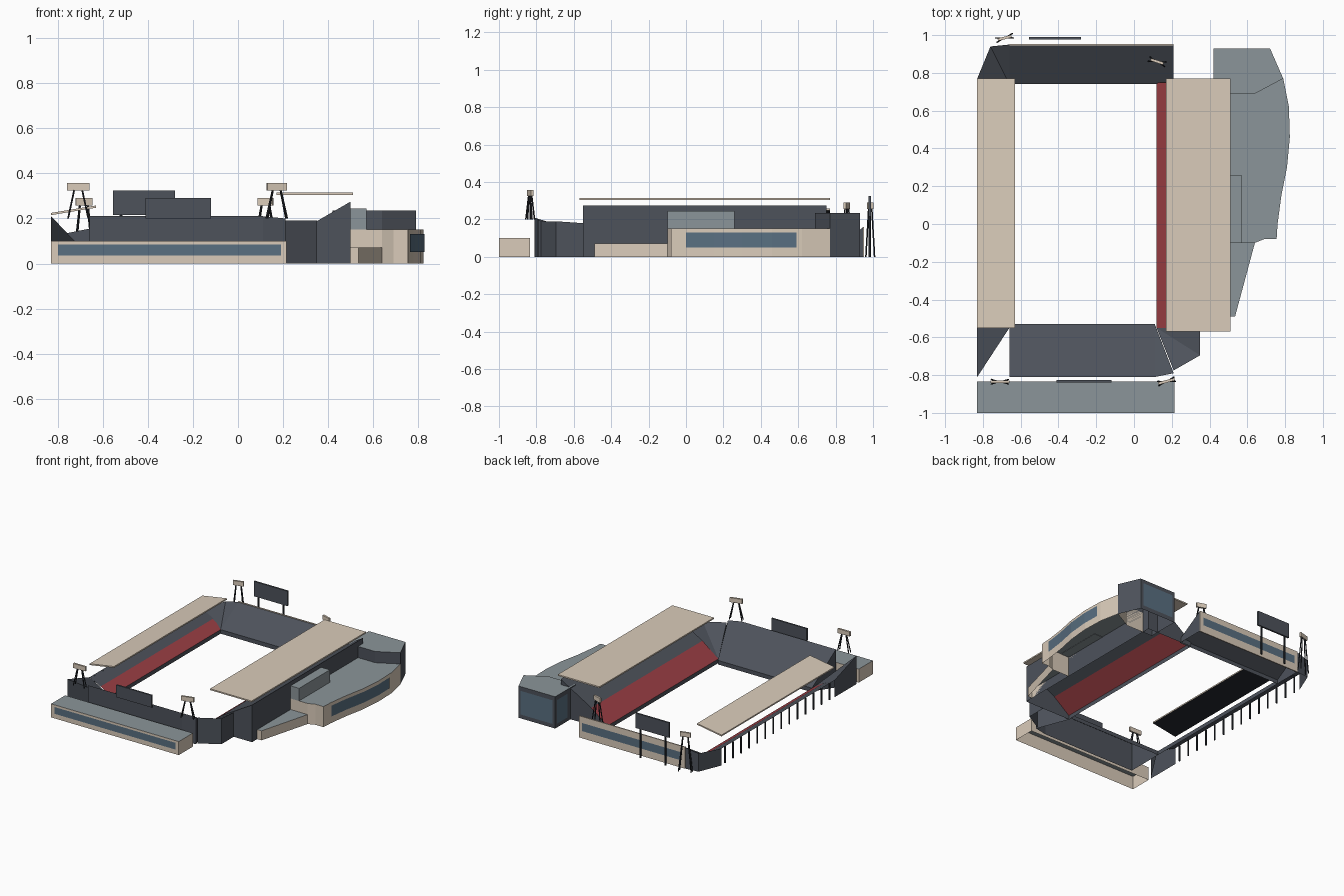
import bpy, bmesh, math
from mathutils import Vector, Matrix

if "Cube" in bpy.data.objects:
    bpy.data.objects.remove(bpy.data.objects["Cube"])

def mat(name, c):
    m = bpy.data.materials.new(name)
    m.diffuse_color = (*c, 1)
    m.use_nodes = True
    m.node_tree.nodes["Principled BSDF"].inputs["Base Color"].default_value = m.diffuse_color
    return m

DARK = mat("charcoal", (0.075, 0.085, 0.105))
CREAM = mat("cream", (0.70, 0.60, 0.49))
GREY = mat("roof_grey", (0.26, 0.30, 0.32))
RED = mat("seat_red", (0.34, 0.05, 0.06))
GLASS = mat("glass_blue", (0.10, 0.16, 0.22))
STEEL = mat("steel", (0.02, 0.023, 0.03))

def finish(name, bm, mats):
    me = bpy.data.meshes.new(name)
    bm.to_mesh(me)
    bm.free()
    for m in mats:
        me.materials.append(m)
    ob = bpy.data.objects.new(name, me)
    bpy.context.collection.objects.link(ob)
    return ob

def shell(name, pts, wall, top, skirts=None, z0=0.0, bottom=False):
    """Counter-clockwise top outline with walls dropped to z0; open below by default."""
    bm = bmesh.new()
    up = [bm.verts.new(p) for p in pts]
    lo = [bm.verts.new((p[0], p[1], z0)) for p in pts]
    cap = bm.faces.new(up)
    cap.material_index = 1
    n = len(pts)
    for i in (range(n) if skirts is None else skirts):
        j = (i + 1) % n
        bm.faces.new((lo[i], lo[j], up[j], up[i]))
    if bottom:
        bm.faces.new(lo[::-1])
    bmesh.ops.delete(bm, geom=[v for v in bm.verts if not v.link_faces], context='VERTS')
    bmesh.ops.triangulate(bm, faces=[cap])
    return finish(name, bm, [wall, top])

def flat(pts, z):
    return [(x, y, z) for x, y in pts]

def rect(x0, x1, y0, y1):
    return [(x0, y0), (x1, y0), (x1, y1), (x0, y1)]

def box(name, x0, x1, y0, y1, z0, z1, m, top=None):
    return shell(name, flat(rect(x0, x1, y0, y1), z1), m, top or m, z0=z0, bottom=True)

def strip(name, path, z0, z1, m):
    """Upright ribbon along a plan path."""
    bm = bmesh.new()
    for a, b in zip(path, path[1:]):
        bm.faces.new([bm.verts.new(p) for p in ((*a, z0), (*b, z0), (*b, z1), (*a, z1))])
    bmesh.ops.remove_doubles(bm, verts=bm.verts, dist=1e-5)
    return finish(name, bm, [m])

def beams(name, pairs, r, m):
    bm = bmesh.new()
    for a, b in pairs:
        a, b = Vector(a), Vector(b)
        d = b - a
        M = Matrix.Translation((a + b) / 2) @ d.to_track_quat('Z', 'Y').to_matrix().to_4x4()
        bmesh.ops.create_cone(bm, cap_ends=True, segments=6, radius1=r, radius2=r,
                              depth=d.length, matrix=M)
    return finish(name, bm, [m])

# South stand, corners
shell("south_stand", [(-.66, -.81, .21), (.11, -.81, .21), (.21, -.79, .20),
                      (.11, -.53, .03), (-.66, -.53, .03)], DARK, DARK)
shell("southeast_corner", [(.12, -.55, .03), (.21, -.775, .19), (.35, -.695, .19),
                           (.35, -.55, .18)], DARK, DARK, skirts=(0, 1, 2))
shell("southwest_corner", [(-.83, -.81, .21), (-.66, -.55, .03), (-.83, -.55, .125)],
      DARK, DARK, skirts=(0, 2))

# North stand with cream outer wall, and its corner
shell("north_stand", [(-.66, .74, .03), (.21, .74, .03), (.21, .945, .155),
                      (-.66, .945, .155)], DARK, DARK)
box("north_wall", -.66, .21, .945, .953, 0, .16, CREAM)
strip("north_window", [(.18, .956), (-.63, .956)], .055, .115, GLASS)
shell("northwest_corner", [(-.66, .74, .03), (-.66, .95, .155), (-.76, .94, .135),
                           (-.83, .77, .125)], DARK, DARK, skirts=(1, 2))

# West stand on posts, with tilted roof
shell("west_seats", [(-.74, -.55, .08), (-.66, -.55, .03), (-.66, .76, .03), (-.74, .76, .08)],
      DARK, RED, skirts=(1,))
shell("west_upper_seats", [(-.83, -.55, .125), (-.74, -.55, .08), (-.74, .77, .08),
                           (-.83, .77, .125)], DARK, DARK, skirts=())
beams("west_posts", [((-.825, -.5 + .094 * i, 0), (-.825, -.5 + .094 * i, .122))
                     for i in range(14)], .006, STEEL)
roof = [(-.83, -.55, .225), (-.63, -.55, .258), (-.63, .77, .258), (-.83, .77, .225)]
shell("west_roof", roof, CREAM, CREAM, z0=0)
ob = bpy.data.objects["west_roof"]
for v in ob.data.vertices:
    if v.co.z < .1:
        v.co.z = .215 if v.co.x < -.7 else .248
shell("west_roof_soffit", [(x, y, z - .01) for x, y, z in roof], STEEL, STEEL, skirts=())

# East grandstand with flat roof
shell("east_seats", [(.12, -.55, .03), (.25, -.55, .13), (.25, .75, .13), (.12, .75, .03)],
      DARK, RED, skirts=(0, 2, 3))
shell("east_upper_seats", [(.25, -.55, .13), (.50, -.55, .275), (.50, .75, .275),
                           (.25, .75, .13)], DARK, DARK, skirts=(0, 1, 2))
box("east_roof", .17, .51, -.57, .77, .305, .315, CREAM)

# South building
shell("south_building", flat(rect(-.83, .215, -1, -.835), .10), CREAM, GREY)
strip("south_window", [(-.80, -1.002), (.19, -1.002)], .035, .085, GLASS)

# East lobby with curved front, low wing, upper box, corner tower
curve = [(.755, -.08), (.76, 0), (.78, .15), (.81, .30), (.825, .46), (.82, .62), (.79, .77)]
shell("lobby", flat([(.50, -.10), (.64, -.10), (.69, -.08)] + curve +
                    [(.64, .69), (.50, .69)], .152), CREAM, GREY)
strip("lobby_window", [(x + .004, y) for x, y in curve[1:5]] + [(.826, .59)], .05, .13, GLASS)
shell("low_wing", flat([(.50, -.49), (.535, -.49), (.64, -.10), (.50, -.10)], .07), CREAM, GREY)
box("lobby_upper_room", .50, .57, -.10, .26, .15, .245, GREY)
shell("corner_tower", flat([(.42, .69), (.64, .69), (.79, .77), (.72, .93), (.42, .93)], .235),
      DARK, GREY)
strip("tower_north_window", [(.70, .933), (.44, .933)], .03, .205, GLASS)
strip("tower_west_window", [(.417, .91), (.417, .79)], .03, .205, GLASS)

# Scoreboards
box("south_scoreboard", -.41, -.12, -.838, -.826, .20, .29, DARK)
box("north_scoreboard", -.555, -.28, .977, .99, .215, .325, DARK)
beams("north_scoreboard_posts", [((x, .983, 0), (x, .983, .22)) for x in (-.52, -.315)],
      .007, STEEL)

# Floodlights: position, foot height, lamp bottom, lamp width, turn
lights = [("southwest", -.71, -.835, .20, .325, .10, 0),
          ("southeast", .172, -.833, .20, .325, .09, 15),
          ("northwest", -.685, .985, 0, .257, .075, 15),
          ("northeast", .122, .86, .10, .257, .07, -18)]
for name, x, y, foot, z, w, turn in lights:
    R = Matrix.Translation((x, y, 0)) @ Matrix.Rotation(math.radians(turn), 4, 'Z')
    lamp = box(name + "_lamp", -w / 2, w / 2, -.007, .007, z, z + .033, CREAM)
    lamp.data.transform(R)
    legs = beams(name + "_legs", [((sx * .018, sy * .004, z), (sx * .045, sy * .012, foot))
                                  for sx in (-1, 1) for sy in (-1, 1)], .004, STEEL)
    legs.data.transform(R)
